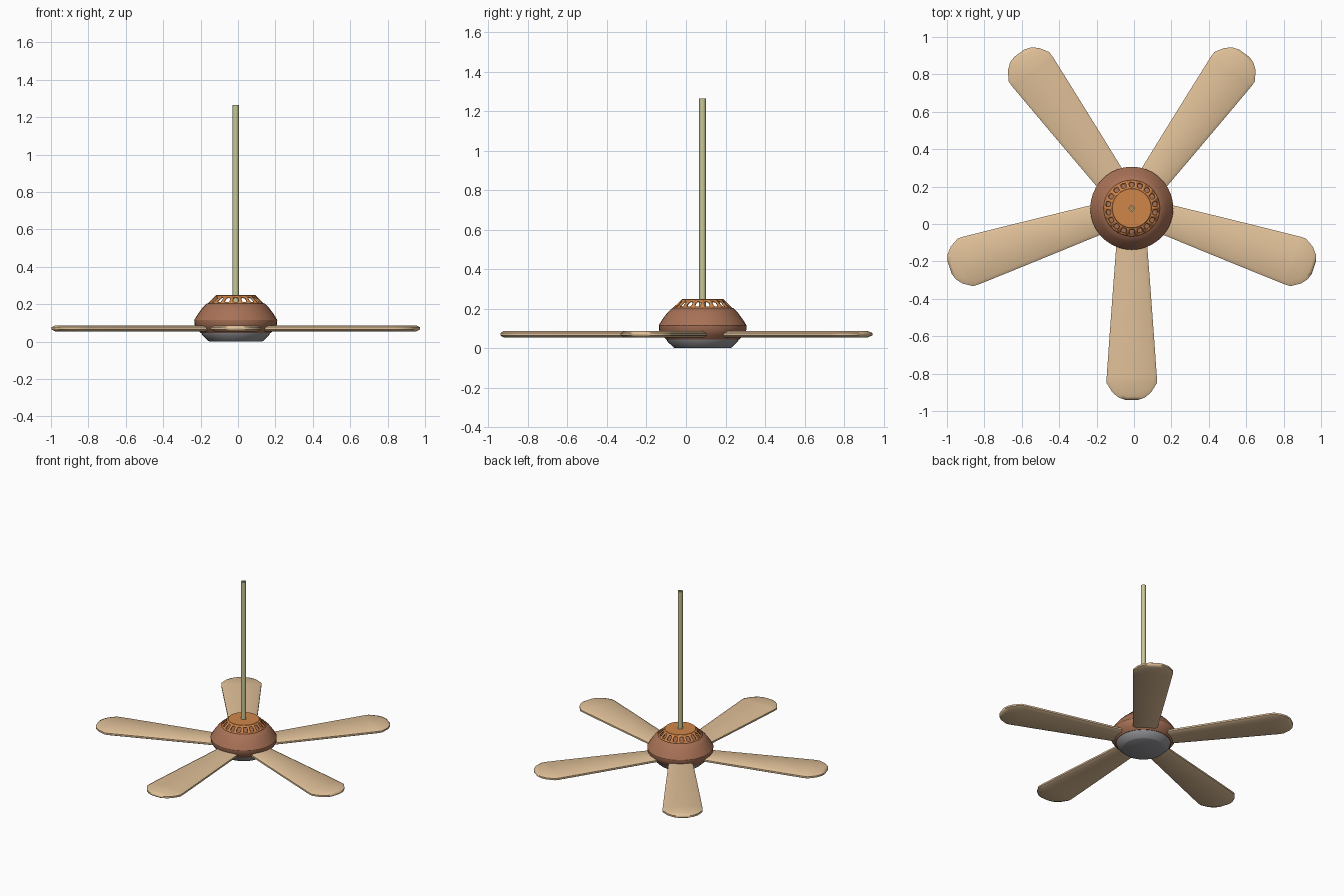
import bpy, bmesh, math
from mathutils import Matrix

if "Cube" in bpy.data.objects:
    bpy.data.objects.remove(bpy.data.objects["Cube"])

CX, CY = -0.012, 0.084      # fan axis
TAU = 2 * math.pi


def material(name, srgb):
    m = bpy.data.materials.new(name)
    lin = [((c / 255 + 0.055) / 1.055) ** 2.4 for c in srgb]
    m.diffuse_color = (*lin, 1)
    m.use_nodes = True
    m.node_tree.nodes["Principled BSDF"].inputs["Base Color"].default_value = m.diffuse_color
    return m


WOOD = material("pale wood", (224, 192, 152))
BROWN = material("brown housing", (168, 113, 86))
ORANGE = material("copper orange", (208, 134, 74))
GREY = material("lamp grey", (150, 150, 154))
ROD = material("rod olive", (200, 200, 150))


def finish(name, bm, mat, angle=35, rot=0.0):
    bmesh.ops.remove_doubles(bm, verts=bm.verts, dist=1e-5)
    bmesh.ops.recalc_face_normals(bm, faces=bm.faces)
    me = bpy.data.meshes.new(name)
    bm.to_mesh(me)
    bm.free()
    me.materials.append(mat)
    ob = bpy.data.objects.new(name, me)
    bpy.context.collection.objects.link(ob)
    ob.location = (CX, CY, 0)
    ob.rotation_euler.z = rot
    bpy.ops.object.select_all(action='DESELECT')
    ob.select_set(True)
    bpy.context.view_layer.objects.active = ob
    bpy.ops.object.shade_smooth_by_angle(angle=math.radians(angle))
    return ob


def lathe(name, profile, mat, n=36, angle=30):
    """Revolve (radius, z) points about the fan axis."""
    bm = bmesh.new()
    vs = [bm.verts.new((r, 0, z)) for r, z in profile]
    es = [bm.edges.new(p) for p in zip(vs, vs[1:])]
    bmesh.ops.spin(bm, geom=vs + es, cent=(0, 0, 0), axis=(0, 0, 1),
                   angle=TAU, steps=n, use_merge=True)
    return finish(name, bm, mat, angle)


# Motor housing, with a recessed floor under the vented ring
lathe("motor_housing", [(0, 0.045), (0.186, 0.045), (0.206, 0.066), (0.221, 0.092),
                        (0.222, 0.116), (0.205, 0.144), (0.18, 0.178),
                        (0.155, 0.203), (0.148, 0.205), (0, 0.205)], BROWN)

# Lamp cover underneath
lathe("lamp_cover", [(0, 0.046), (0.183, 0.046), (0.178, 0.034), (0.147, 0.004),
                     (0.14, 0), (0, 0)], GREY)

# Hanging rod: a thin tube
lathe("hanging_rod", [(0.009, 0.204), (0.017, 0.204), (0.017, 1.264),
                      (0.009, 1.264), (0.009, 0.204)], ROD, n=16)

# Top cap
lathe("top_cap", [(0, 0.24), (0.104, 0.24), (0.107, 0.246), (0.104, 0.249),
                  (0, 0.249)], ORANGE)

# Vented ring: 18 cells, each a square with a rounded opening
bm = bmesh.new()
COUNT = 18


def ring_vert(cell, u, t):
    a = (cell + 0.5 * u) * TAU / COUNT - math.pi / 2
    k = (t + 1) / 2
    r = 0.151 + (0.107 - 0.151) * k
    return bm.verts.new((r * math.cos(a), r * math.sin(a), 0.204 + 0.042 * k))


for cell in range(COUNT):
    outer, inner = [], []
    for i in range(8):
        c, s = math.cos(i * TAU / 8), math.sin(i * TAU / 8)
        m = max(abs(c), abs(s))
        outer.append(ring_vert(cell, c / m, s / m))
        f = 1.0 if i % 2 == 0 else 1.2
        inner.append(ring_vert(cell, 0.64 * c * f, 0.66 * s * f))
    for i in range(8):
        j = (i + 1) % 8
        bm.faces.new((outer[i], outer[j], inner[j], inner[i]))
ring = finish("vented_ring", bm, ORANGE)
mod = ring.modifiers.new("thickness", 'SOLIDIFY')
mod.thickness = 0.008

# Blade half outline (distance along blade, half width)
HALF = [(0.15, 0.079), (0.40, 0.098), (0.70, 0.120), (0.90, 0.134),
        (0.935, 0.134), (0.985, 0.103), (1.012, 0.07), (1.024, 0.035)]
OUTLINE = HALF + [(r, -w) for r, w in reversed(HALF)]


def blade(name, rot):
    """Rounded plate: thin rim, full thickness on an inset outline."""
    bm = bmesh.new()
    layers = [(0.0, -0.016), (1.0, -0.006), (1.0, 0.006), (0.0, 0.016)]
    loops = []
    for full, z in layers:
        lp = []
        for r, w in OUTLINE:
            if not full:
                w -= math.copysign(min(0.018, abs(w) * 0.3), w)
                r -= 0.016 if r > 0.92 else 0
            lp.append(bm.verts.new((r, w, 0.071 + z)))
        loops.append(lp)
    n = len(OUTLINE)
    for a, b in zip(loops, loops[1:]):
        for i in range(n):
            j = (i + 1) % n
            bm.faces.new((a[i], a[j], b[j], b[i]))
    # top and bottom as strips across the blade
    for lp in (loops[0], loops[-1]):
        for i in range(n // 2 - 1):
            bm.faces.new((lp[i], lp[i + 1], lp[n - 2 - i], lp[n - 1 - i]))
    finish(name, bm, WOOD, 60, rot)


for k in range(5):
    blade(f"blade_{k + 1}", -math.pi / 2 + k * TAU / 5)
